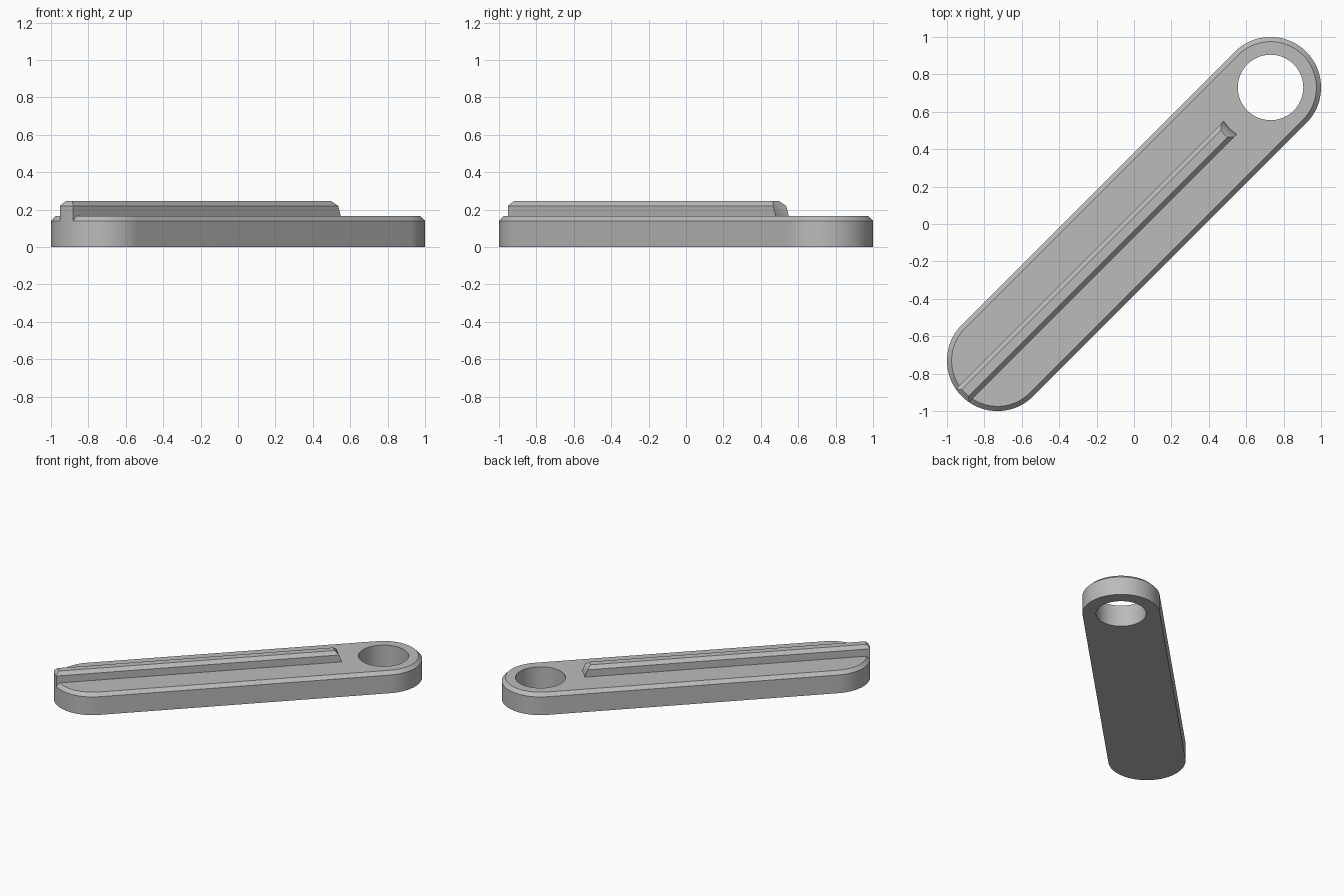
import bpy, bmesh
from math import sin, cos, pi, sqrt, radians
from mathutils import Matrix

cube = bpy.data.objects.get("Cube")
if cube:
    bpy.data.objects.remove(cube)

R = 0.27                 # rounded end radius
C = 0.73 * sqrt(2)       # end centre distance along the bar
HOLE = 0.175
TOP, SHOULDER = 0.165, 0.14
BEVEL = 0.025
SEG = 48

grey = bpy.data.materials.new("grey")
grey.use_nodes = True
grey.diffuse_color = (0.5, 0.5, 0.5, 1)
grey.node_tree.nodes["Principled BSDF"].inputs["Base Color"].default_value = (0.5, 0.5, 0.5, 1)


def bar_outline(inset):
    """Straight bar with two rounded ends, lying along x."""
    pts = []
    for side in (1, -1):
        for i in range(SEG + 1):
            a = -pi / 2 + pi * i / SEG
            pts.append((side * (C + (R - inset) * cos(a)), side * (R - inset) * sin(a)))
    return pts


def circle():
    n = SEG * 2
    return [(C + HOLE * cos(2 * pi * i / n), HOLE * sin(2 * pi * i / n)) for i in range(n)]


def ridge_outline(inset, end_radius):
    """Strip flush with the round end, hollowed around the hole at the other."""
    half, n = 0.05 - inset, 10
    vs = [-half + 2 * half * i / n for i in range(n + 1)]
    near = [(-C - sqrt((R - inset) ** 2 - v * v), v) for v in reversed(vs)]
    far = [(C - sqrt(end_radius ** 2 - v * v), v) for v in vs]
    return near + far


def ring(bm, pts, z):
    return [bm.verts.new((x, y, z)) for x, y in pts]


def walls(bm, rings):
    for a, b in zip(rings, rings[1:]):
        for i in range(len(a)):
            j = (i + 1) % len(a)
            bm.faces.new((a[i], a[j], b[j], b[i]))


def cap(bm, *loops):
    edges = [bm.edges.get((l[i - 1], l[i])) for l in loops for i in range(len(l))]
    bmesh.ops.triangle_fill(bm, use_beauty=True, use_dissolve=False, edges=edges)


def finish(bm, name):
    bmesh.ops.recalc_face_normals(bm, faces=bm.faces[:])
    bm.transform(Matrix.Rotation(radians(45), 4, "Z"))
    mesh = bpy.data.meshes.new(name)
    bm.to_mesh(mesh)
    bm.free()
    mesh.materials.append(grey)
    obj = bpy.data.objects.new(name, mesh)
    bpy.context.collection.objects.link(obj)
    bpy.ops.object.select_all(action="DESELECT")
    obj.select_set(True)
    bpy.context.view_layer.objects.active = obj
    bpy.ops.object.shade_smooth_by_angle(angle=radians(25))


# Bar with bevelled top rim and a through hole
bm = bmesh.new()
outer = [ring(bm, bar_outline(i), z) for i, z in ((0, 0), (0, SHOULDER), (BEVEL, TOP))]
hole = [ring(bm, circle(), z) for z in (0, TOP)]
walls(bm, outer)
walls(bm, hole)
cap(bm, outer[0], hole[0])
cap(bm, outer[-1], hole[-1])
finish(bm, "bar")

# Raised rib with bevelled top, sloping away from the hole
bm = bmesh.new()
levels = ((0, 0.309, SHOULDER), (0, 0.309, TOP), (0, 0.328, 0.22), (BEVEL, 0.352, 0.245))
rib = [ring(bm, ridge_outline(i, r), z) for i, r, z in levels]
walls(bm, rib)
cap(bm, rib[0])
cap(bm, rib[-1])
finish(bm, "raised_rib")
